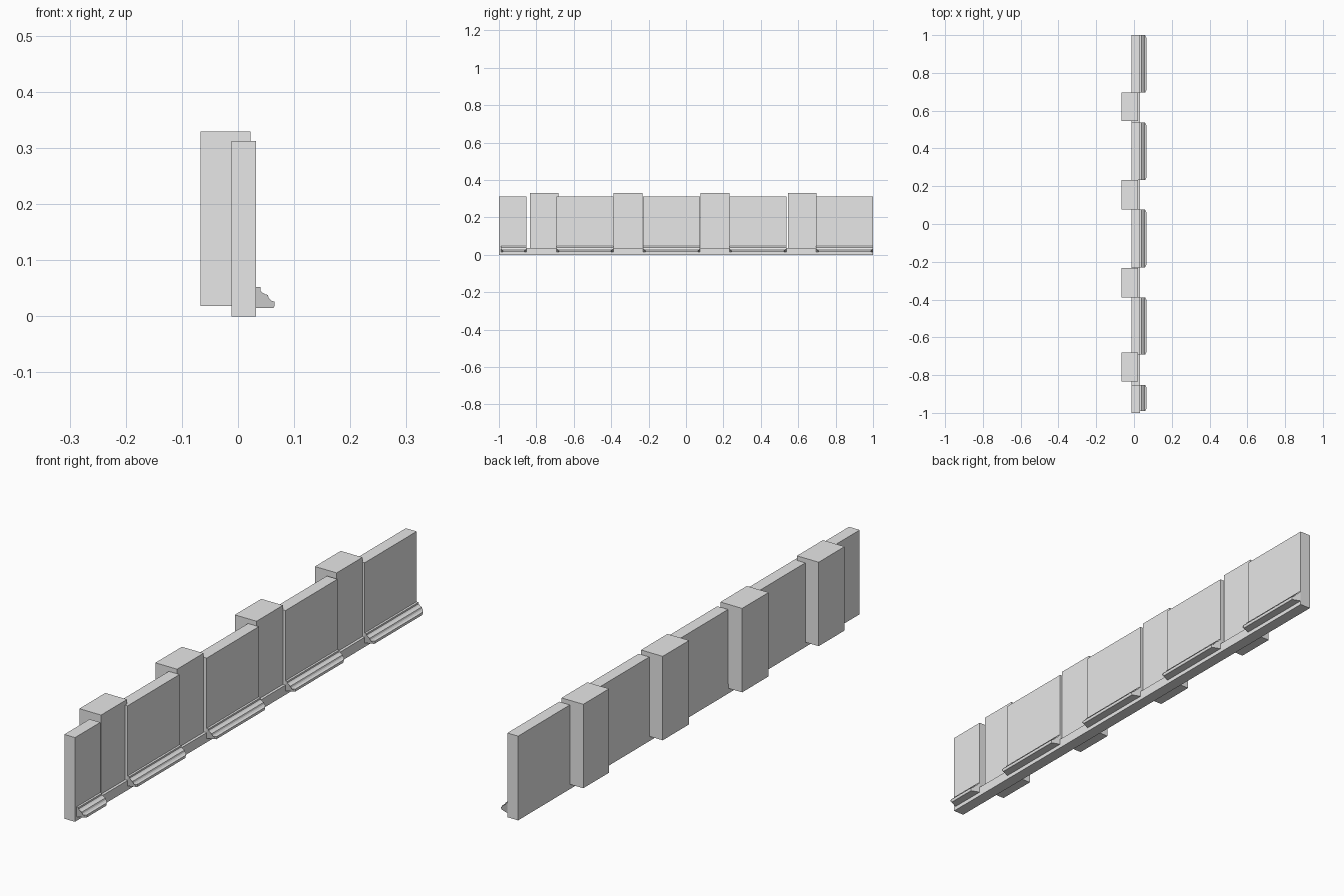
import bpy
import bmesh

cube = bpy.data.objects.get("Cube")
if cube:
    bpy.data.objects.remove(cube, do_unlink=True)

grey = bpy.data.materials.new("light grey")
grey.use_nodes = True
colour = (0.8, 0.8, 0.8, 1)
grey.diffuse_color = colour
grey.node_tree.nodes["Principled BSDF"].inputs["Base Color"].default_value = colour


def finish(name, bm):
    bmesh.ops.recalc_face_normals(bm, faces=bm.faces)
    mesh = bpy.data.meshes.new(name)
    bm.to_mesh(mesh)
    bm.free()
    mesh.materials.append(grey)
    obj = bpy.data.objects.new(name, mesh)
    bpy.context.collection.objects.link(obj)
    return obj


def extrude_y(name, profile, y0, y1, inset=lambda x: 0):
    """Sweep an (x, z) profile along y, drawing the ends in by inset(x)."""
    bm = bmesh.new()
    a = [bm.verts.new((x, y0 + inset(x), z)) for x, z in profile]
    b = [bm.verts.new((x, y1 - inset(x), z)) for x, z in profile]
    bm.faces.new(a)
    bm.faces.new(b)
    n = len(profile)
    for i in range(n):
        j = (i + 1) % n
        bm.faces.new((a[i], a[j], b[j], b[i]))
    return finish(name, bm)


def rect(x0, x1, z0, z1):
    return [(x0, z0), (x1, z0), (x1, z1), (x0, z1)]


BACK, FACE, SILL, TOP = -0.012, 0.032, 0.036, 0.312
panels = [(-1, -0.852), (-0.692, -0.388), (-0.229, 0.076), (0.232, 0.537), (0.696, 1)]
pillars = [(-0.833, -0.681), (-0.388, -0.233), (0.077, 0.232), (0.546, 0.697)]

# Wall: one outline with openings above a continuous sill
outline = [(-1, 0), (1, 0)]
for y0, y1 in reversed(panels):
    low_right, low_left = (y1, SILL), (y0, SILL)
    if y1 < 1:
        outline.append(low_right)
    outline += [(y1, TOP), (y0, TOP)]
    if y0 > -1:
        outline.append(low_left)
bm = bmesh.new()
back = bm.faces.new([bm.verts.new((BACK, y, z)) for y, z in outline])
swept = bmesh.ops.extrude_face_region(bm, geom=[back], use_keep_orig=True)
moved = [v for v in swept["geom"] if isinstance(v, bmesh.types.BMVert)]
bmesh.ops.translate(bm, verts=moved, vec=(FACE - BACK, 0, 0))
finish("wall", bm)

# Pillars set into the openings, standing proud at the back
for i, (y0, y1) in enumerate(pillars):
    extrude_y(f"pillar_{i + 1}", rect(-0.067, 0.022, 0.018, 0.329), y0, y1)

# Stepped moulding along the foot of every panel
moulding = [(0.032, 0.015), (0.063, 0.015), (0.065, 0.018), (0.065, 0.026),
            (0.059, 0.028), (0.055, 0.032), (0.053, 0.038), (0.049, 0.039),
            (0.044, 0.042), (0.040, 0.046), (0.040, 0.052), (0.032, 0.052)]
for i, (y0, y1) in enumerate(panels):
    start = y0 + 0.01 if i == 0 else y0
    extrude_y(f"moulding_{i + 1}", moulding, start, y1,
              lambda x: 0.012 if x > 0.06 else 0)
